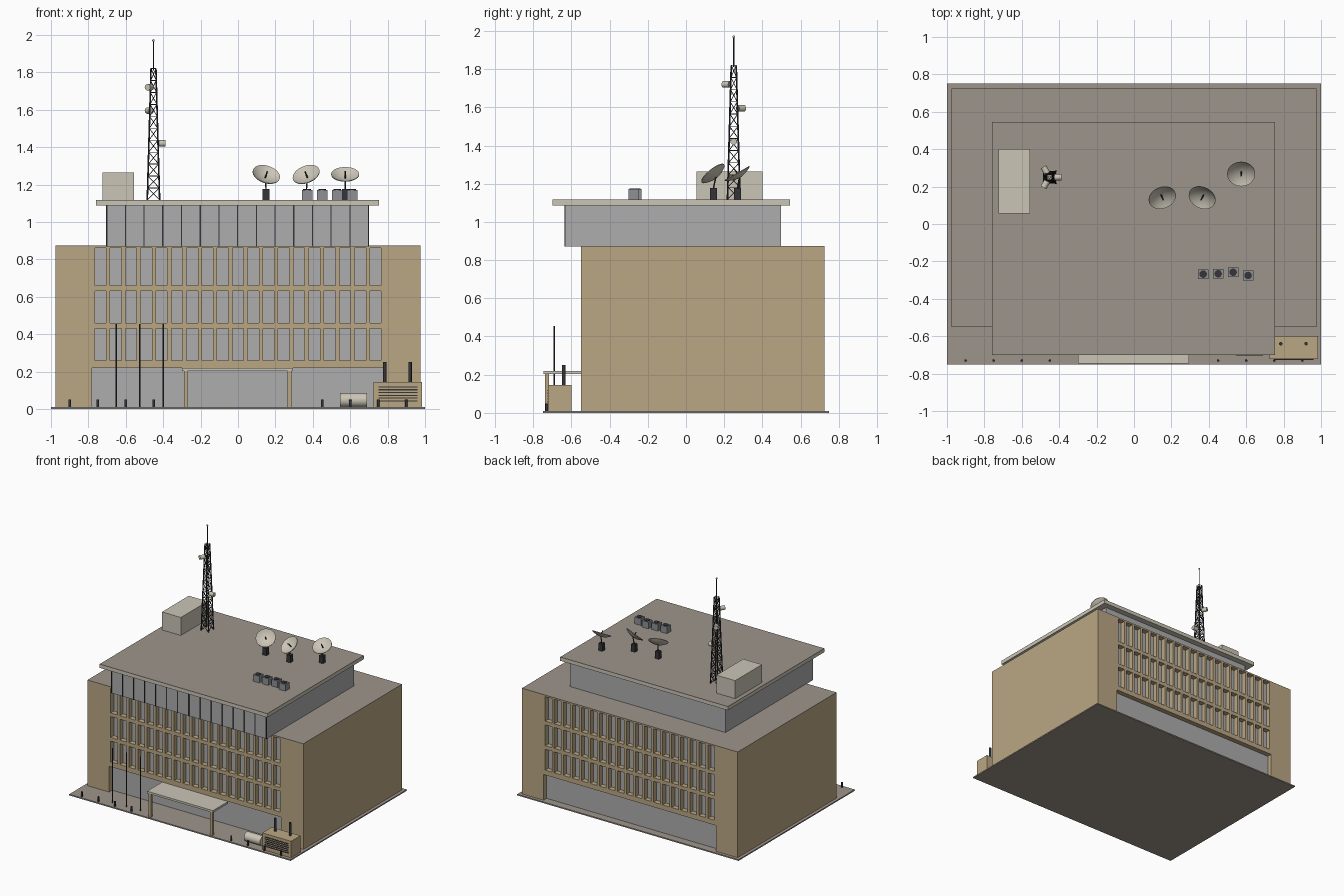
import bpy, bmesh, math
from mathutils import Vector, Matrix

if "Cube" in bpy.data.objects:
    bpy.data.objects.remove(bpy.data.objects["Cube"])

def mat(name, r, g, b):
    m = bpy.data.materials.new(name)
    m.diffuse_color = (r, g, b, 1)
    m.use_nodes = True
    m.node_tree.nodes["Principled BSDF"].inputs["Base Color"].default_value = m.diffuse_color
    return m

TAN = mat("tan_wall", .50, .39, .23)
GREY = mat("roof_grey", .34, .30, .26)
CREAM = mat("cream", .60, .56, .47)
GLASS = mat("glass_grey", .42, .42, .43)
METAL = mat("unit_grey", .27, .28, .30)
DARK = mat("dark_metal", .035, .035, .04)

def finish(name, bm, m, smooth=False):
    bmesh.ops.recalc_face_normals(bm, faces=bm.faces)
    me = bpy.data.meshes.new(name)
    bm.to_mesh(me)
    bm.free()
    me.materials.append(m)
    o = bpy.data.objects.new(name, me)
    bpy.context.collection.objects.link(o)
    if smooth:
        bpy.ops.object.select_all(action='DESELECT')
        o.select_set(True)
        bpy.context.view_layer.objects.active = o
        bpy.ops.object.shade_smooth_by_angle(angle=math.radians(35))
    return o

def boxes(name, m, *items):
    """Each item is (x0, x1, y0, y1, z0, z1)."""
    bm = bmesh.new()
    for x0, x1, y0, y1, z0, z1 in items:
        t = Matrix.Translation(((x0 + x1) / 2, (y0 + y1) / 2, (z0 + z1) / 2))
        bmesh.ops.create_cube(bm, size=1, matrix=t @ Matrix.Diagonal((x1 - x0, y1 - y0, z1 - z0, 1)))
    return finish(name, bm, m)

def rods(name, m, items, seg=16):
    """Each item is (start, end, radius)."""
    bm = bmesh.new()
    for a, b, r in items:
        a, b = Vector(a), Vector(b)
        t = Matrix.Translation((a + b) / 2) @ (b - a).to_track_quat('Z', 'Y').to_matrix().to_4x4()
        bmesh.ops.create_cone(bm, cap_ends=True, segments=seg, radius1=r, radius2=r,
                              depth=(b - a).length, matrix=t)
    return finish(name, bm, m, seg > 8)

# Ground and main block with recessed windows front and back
F, B, TOP, DEEP = -.55, .725, .87, .045
boxes("ground_slab", GREY, (-1, 1, -.75, .75, 0, .01))
body = boxes("main_block", TAN, (-.975, .975, F, B, .01, TOP))
openings = [(-.78, .78, -.02, .22)]
for z0, z1 in ((.26, .43), (.46, .63), (.66, .86)):
    for i in range(19):
        x = -.735 + i * 1.47 / 18
        openings.append((x - .03, x + .03, z0, z1))
cuts, panes = [], []
for x0, x1, z0, z1 in openings:
    cuts += [(x0, x1, F - .05, F + DEEP, z0, z1), (x0, x1, B - DEEP, B + .05, z0, z1)]
    z0 = max(z0, .01)
    panes += [(x0, x1, F + DEEP - .005, F + DEEP, z0, z1), (x0, x1, B - DEEP, B - DEEP + .005, z0, z1)]
cutter = boxes("opening_cutter", TAN, *cuts)
cutter.hide_render = True
mod = body.modifiers.new("openings", 'BOOLEAN')
mod.operation, mod.solver, mod.object = 'DIFFERENCE', 'EXACT', cutter
bpy.context.view_layer.objects.active = body
bpy.ops.object.modifier_apply(modifier=mod.name)
bpy.data.objects.remove(cutter)
boxes("window_glass", GLASS, *panes)
boxes("main_roof", GREY, (-.975, .975, F, B, TOP, TOP + .003))

# Overhanging top floor with front mullions and roof slab
boxes("top_floor", GLASS, (-.705, .70, -.63, .497, TOP, 1.087))
boxes("top_floor_mullions", DARK,
      *[(x - .003, x + .003, -.635, -.63, TOP, 1.087) for x in [-.702 + i * .1 for i in range(15)]])
boxes("top_roof_slab", CREAM, (-.76, .755, -.70, .545, 1.087, 1.115))
boxes("top_roof_surface", GREY, (-.76, .755, -.70, .545, 1.115, 1.118))
R = 1.118
boxes("roof_plant_room", CREAM, (-.725, -.555, .055, .40, R, 1.265))

# Lattice tower
C = Vector((-.452, .25, 0))
N, ZT = 11, 1.82

def corner(k, i):
    h = .033 + (.013 - .033) * i / N
    sx, sy = ((-1, -1), (1, -1), (1, 1), (-1, 1))[k % 4]
    return C + Vector((sx * h, sy * h, R + (ZT - R) * i / N))

bars = []
for k in range(4):
    bars.append((corner(k, 0), corner(k, N), .0045))
    for i in range(N):
        bars += [(corner(k, i), corner(k + 1, i + 1), .002),
                 (corner(k + 1, i), corner(k, i + 1), .002),
                 (corner(k, i + 1), corner(k + 1, i + 1), .002)]
rods("tower_lattice", DARK, bars, 6)
rods("tower_aerial", DARK, [(C + Vector((0, 0, ZT - .01)), C + Vector((0, 0, 1.97)), .003)], 8)
bm = bmesh.new()
bmesh.ops.create_uvsphere(bm, u_segments=12, v_segments=8, radius=.007,
                          matrix=Matrix.Translation(C + Vector((0, 0, 1.97))))
finish("aerial_tip", bm, CREAM, True)
drums = []
for ang, z in ((240, 1.72), (120, 1.595), (0, 1.42)):
    d = Vector((math.cos(math.radians(ang)), math.sin(math.radians(ang)), 0))
    drums.append((C + d * .024 + Vector((0, 0, z)), C + d * .064 + Vector((0, 0, z)), .017))
rods("tower_drum_antennas", CREAM, drums, 20)

# Satellite dishes on pedestals
def dish(tag, x, y, n):
    n = Vector(n).normalized()
    c = Vector((x, y, 1.25))
    radii = [.075 * i / 6 for i in range(7)]
    curve = lambda r: -.018 + .025 * (r / .075) ** 2
    prof = [(r, curve(r)) for r in radii] + [(r, curve(r) - .004) for r in reversed(radii)]
    bm = bmesh.new()
    vs = [bm.verts.new((r, 0, z)) for r, z in prof]
    es = [bm.edges.new(p) for p in zip(vs, vs[1:])]
    bmesh.ops.spin(bm, geom=vs + es, cent=(0, 0, 0), axis=(0, 0, 1), angle=math.tau, steps=28)
    bmesh.ops.remove_doubles(bm, verts=bm.verts, dist=1e-5)
    bm.transform(Matrix.Translation(c) @ n.to_track_quat('Z', 'Y').to_matrix().to_4x4())
    finish("dish_" + tag, bm, CREAM, True)
    rods("dish_feed_" + tag, DARK, [(c - n * .018, c + n * .025, .004)], 10)
    boxes("dish_pedestal_" + tag, DARK, (x - .018, x + .018, y - .018, y + .018, R, 1.177))
    rods("dish_mast_" + tag, DARK, [((x, y, 1.177), c - n * .02, .004)], 8)

dish("left", .15, .144, (.25, -.6, .75))
dish("middle", .366, .144, (-.3, -.6, .75))
dish("right", .573, .27, (0, -.5, .87))

# Air conditioners
units = [(.37, -.268), (.45, -.266), (.53, -.258), (.61, -.275)]
boxes("air_conditioners", METAL, *[(x - .028, x + .028, y - .026, y + .026, R, 1.172) for x, y in units])
rods("air_conditioner_fans", DARK, [((x, y, 1.17), (x, y, 1.176), .02) for x, y in units])

# Entrance canopy
boxes("entrance_canopy", CREAM, (-.30, .295, -.745, F, .203, .22))
boxes("canopy_posts", TAN, *[(x - .01, x + .01, -.738, -.718, .01, .203) for x in (-.28, .275)])

# Flagpoles and bollards
rods("flagpoles", DARK, [((x, -.69, .01), (x, -.69, .455), .004) for x in (-.65, -.525, -.40)], 10)
rods("bollards", DARK, [((s * x, -.73, .01), (s * x, -.73, .05), .007)
                        for s in (-1, 1) for x in (.45, .6, .75, .9)], 12)

# Generator with louvres and exhausts, and fuel tank
boxes("generator_housing", TAN, (.725, .985, -.722, -.60, .01, .145))
boxes("generator_louvres", DARK, *[(.75, .96, -.726, -.722, z, z + .006)
                                   for z in [.04 + i * .015 for i in range(6)]])
rods("generator_exhausts", DARK, [((x, -.64, .145), (x, -.64, .25), .009) for x in (.785, .92)])
rods("fuel_tank", CREAM, [((.545, -.665, .048), (.69, -.665, .048), .038)], 24)
